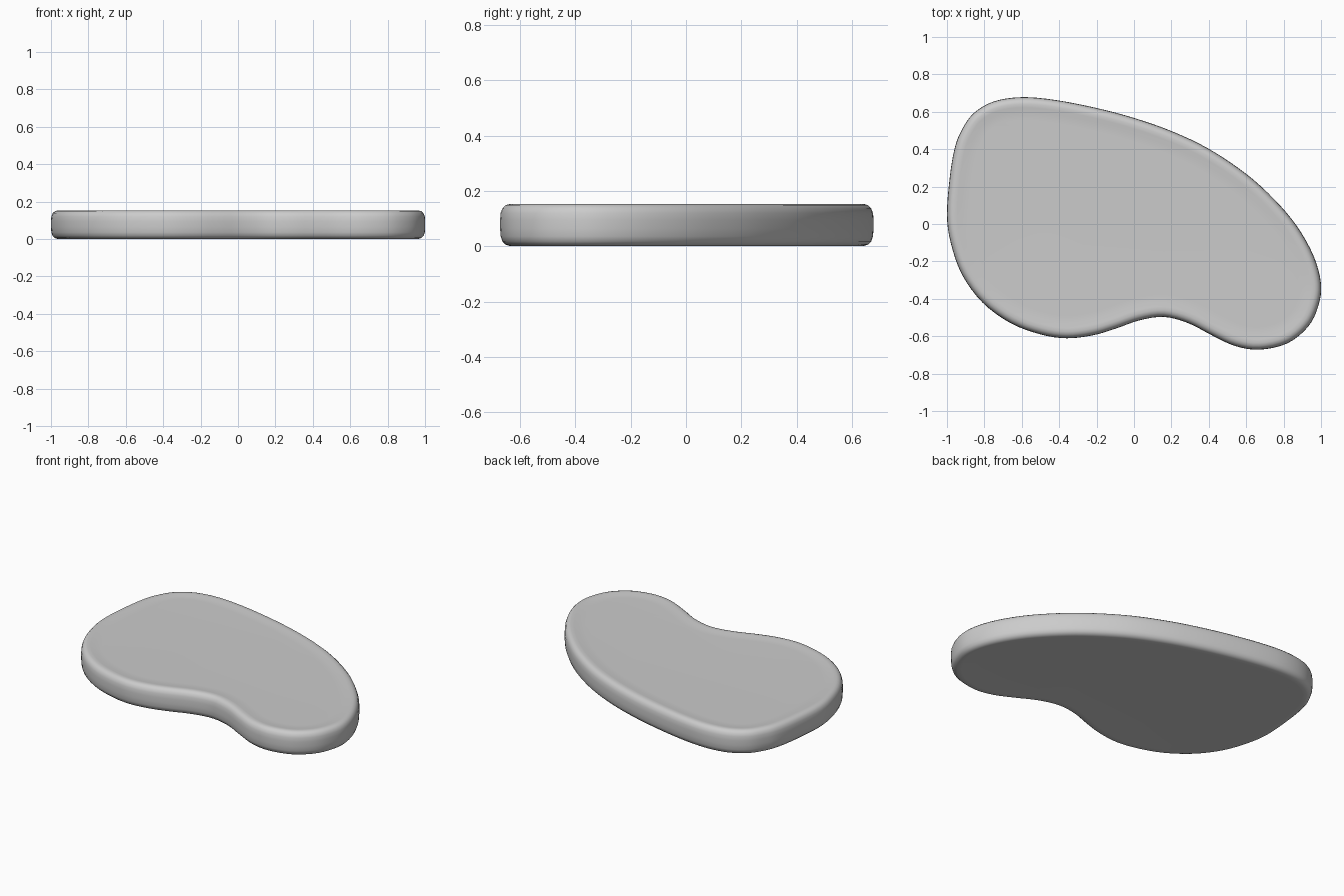
import bpy, bmesh
from mathutils import Vector
from mathutils.geometry import interpolate_bezier

if "Cube" in bpy.data.objects:
    bpy.data.objects.remove(bpy.data.objects["Cube"])

# Outline of the slab seen from above, clockwise from the left end
outline = [(-1, .05), (-.985, .25), (-.96, .4), (-.925, .495), (-.86, .59), (-.75, .655),
           (-.6, .678), (-.42, .663), (-.2, .62), (0, .567), (.2, .497), (.4, .402),
           (.6, .268), (.75, .132), (.87, -.01), (.96, -.17), (1, -.32), (.985, -.44),
           (.93, -.55), (.82, -.638), (.67, -.672), (.54, -.652), (.42, -.597),
           (.29, -.53), (.16, -.497), (.03, -.515), (-.1, -.56), (-.22, -.595),
           (-.36, -.611), (-.5, -.59), (-.66, -.53), (-.81, -.42), (-.92, -.27), (-.98, -.1)]

# Edge cross-section: (inset, height), bottom to top, with a faintly raised rim
section = [(.12, .003), (.06, .001), (.035, .001), (.02, .006), (.008, .018), (.002, .036), (0, .065),
           (0, .095), (.002, .12), (.009, .138), (.021, .149), (.036, .153), (.055, .152),
           (.08, .148), (.12, .147)]


def smooth_loop(points, steps):
    """Closed smooth curve through the points."""
    pts = [Vector((x, y, 0)) for x, y in points]
    n, out = len(pts), []
    for i in range(n):
        p0, p1, p2, p3 = (pts[(i + k) % n] for k in (-1, 0, 1, 2))
        out += interpolate_bezier(p1, p1 + (p2 - p0) / 6, p2 - (p3 - p1) / 6, p2, steps + 1)[:-1]
    return out


loop = smooth_loop(outline, 4)
n = len(loop)
inward = []
for i in range(n):
    t = (loop[(i + 1) % n] - loop[i - 1]).normalized()
    inward.append(Vector((t.y, -t.x, 0)))

# Slab: stacked rings following the section, closed above and below
bm = bmesh.new()
rings = [[bm.verts.new(p + d * inset + Vector((0, 0, z))) for p, d in zip(loop, inward)]
         for inset, z in section]
for a, b in zip(rings, rings[1:]):
    for i in range(n):
        j = (i + 1) % n
        bm.faces.new((a[i], a[j], b[j], b[i]))
bm.faces.new(rings[0])
bm.faces.new(rings[-1])
bmesh.ops.recalc_face_normals(bm, faces=bm.faces[:])
for f in bm.faces:
    f.smooth = True
mesh = bpy.data.meshes.new("kidney_slab")
bm.to_mesh(mesh)
bm.free()
slab = bpy.data.objects.new("kidney_slab", mesh)
bpy.context.collection.objects.link(slab)
